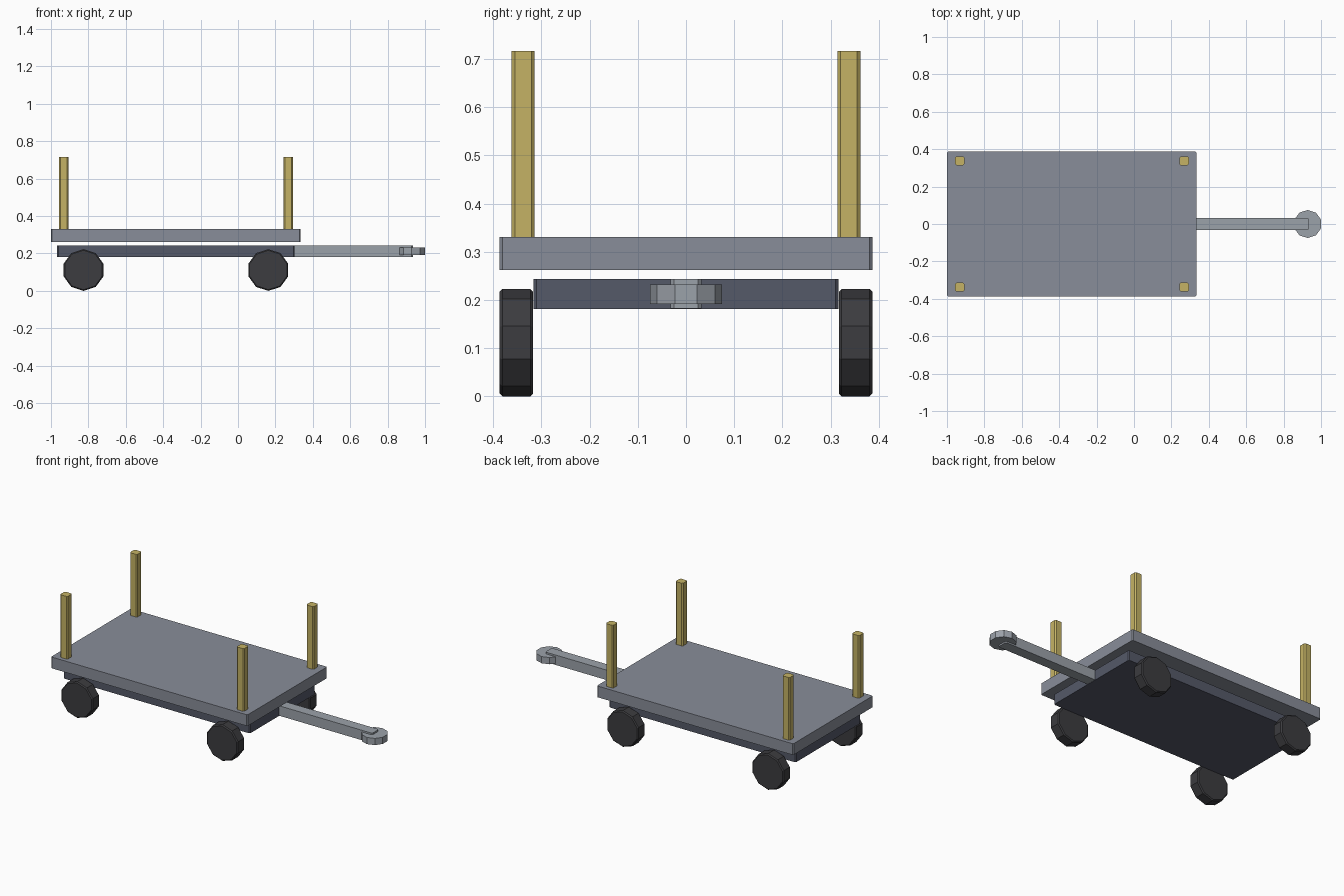
import bpy, bmesh
from math import pi
from mathutils import Matrix

if "Cube" in bpy.data.objects:
    bpy.data.objects.remove(bpy.data.objects["Cube"])


def material(name, rgb):
    m = bpy.data.materials.new(name)
    m.diffuse_color = (*rgb, 1)
    m.use_nodes = True
    m.node_tree.nodes["Principled BSDF"].inputs["Base Color"].default_value = m.diffuse_color
    return m


def finish(name, bm, mat):
    me = bpy.data.meshes.new(name)
    bm.to_mesh(me)
    bm.free()
    me.materials.append(mat)
    ob = bpy.data.objects.new(name, me)
    bpy.context.collection.objects.link(ob)
    return ob


def box(name, x, y, z, mat, chamfer):
    """Box from (min, max) ranges with chamfered upright edges."""
    bm = bmesh.new()
    bmesh.ops.create_cube(bm, size=1)
    for v in bm.verts:
        for i, (lo, hi) in enumerate((x, y, z)):
            v.co[i] = lo if v.co[i] < 0 else hi
    upright = [e for e in bm.edges
               if abs(e.verts[0].co.z - e.verts[1].co.z) > 1e-4]
    bmesh.ops.bevel(bm, geom=upright, offset=chamfer, segments=1,
                    affect='EDGES')
    return finish(name, bm, mat)


def disc(name, centre, radius, depth, rot, mat, rim=0):
    """Ten-sided disc with an optional chamfered rim."""
    bm = bmesh.new()
    bmesh.ops.create_cone(bm, cap_ends=True, segments=10, radius1=radius,
                          radius2=radius, depth=depth)
    # put a corner on the local y axis
    first = max(bm.verts, key=lambda v: v.co.y)
    if abs(first.co.x) > 1e-4:
        bmesh.ops.rotate(bm, verts=bm.verts, matrix=Matrix.Rotation(pi / 10, 3, 'Z'))
    if rim:
        edges = [e for e in bm.edges
                 if abs(e.verts[0].co.z - e.verts[1].co.z) < 1e-4]
        bmesh.ops.bevel(bm, geom=edges, offset=rim, segments=1,
                        affect='EDGES')
    bm.transform(Matrix.Translation(centre) @ rot)
    return finish(name, bm, mat)


deck_grey = material("deck_grey", (0.25, 0.27, 0.32))
frame_grey = material("frame_grey", (0.09, 0.10, 0.14))
bar_grey = material("bar_grey", (0.33, 0.36, 0.40))
rubber = material("rubber", (0.045, 0.045, 0.05))
yellow = material("post_yellow", (0.56, 0.45, 0.13))

# Deck and the frame below it
box("deck", (-1, 0.335), (-0.387, 0.387), (0.262, 0.331), deck_grey, 0.006)
box("frame", (-0.967, 0.302), (-0.316, 0.316), (0.181, 0.243), frame_grey, 0.006)

# Tow bar and hitch disc
box("tow_bar", (0.295, 0.935), (-0.032, 0.032), (0.182, 0.243), bar_grey, 0.007)
disc("hitch", (0.9285, 0, 0.212), 0.075, 0.041, Matrix.Identity(4), bar_grey)

# Wheels and corner posts
upright = Matrix.Rotation(pi / 2, 4, 'X')
for side, s in (("right", -1), ("left", 1)):
    for end, wx, px in (("rear", -0.826, -0.932), ("front", 0.162, 0.268)):
        disc(f"{end}_{side}_wheel", (wx, s * 0.352, 0.1115), 0.1115, 0.07,
             upright, rubber, 0.006)
        box(f"{end}_{side}_post", (px - 0.025, px + 0.025),
            (s * 0.338 - 0.024, s * 0.338 + 0.024), (0.325, 0.716), yellow, 0.007)
